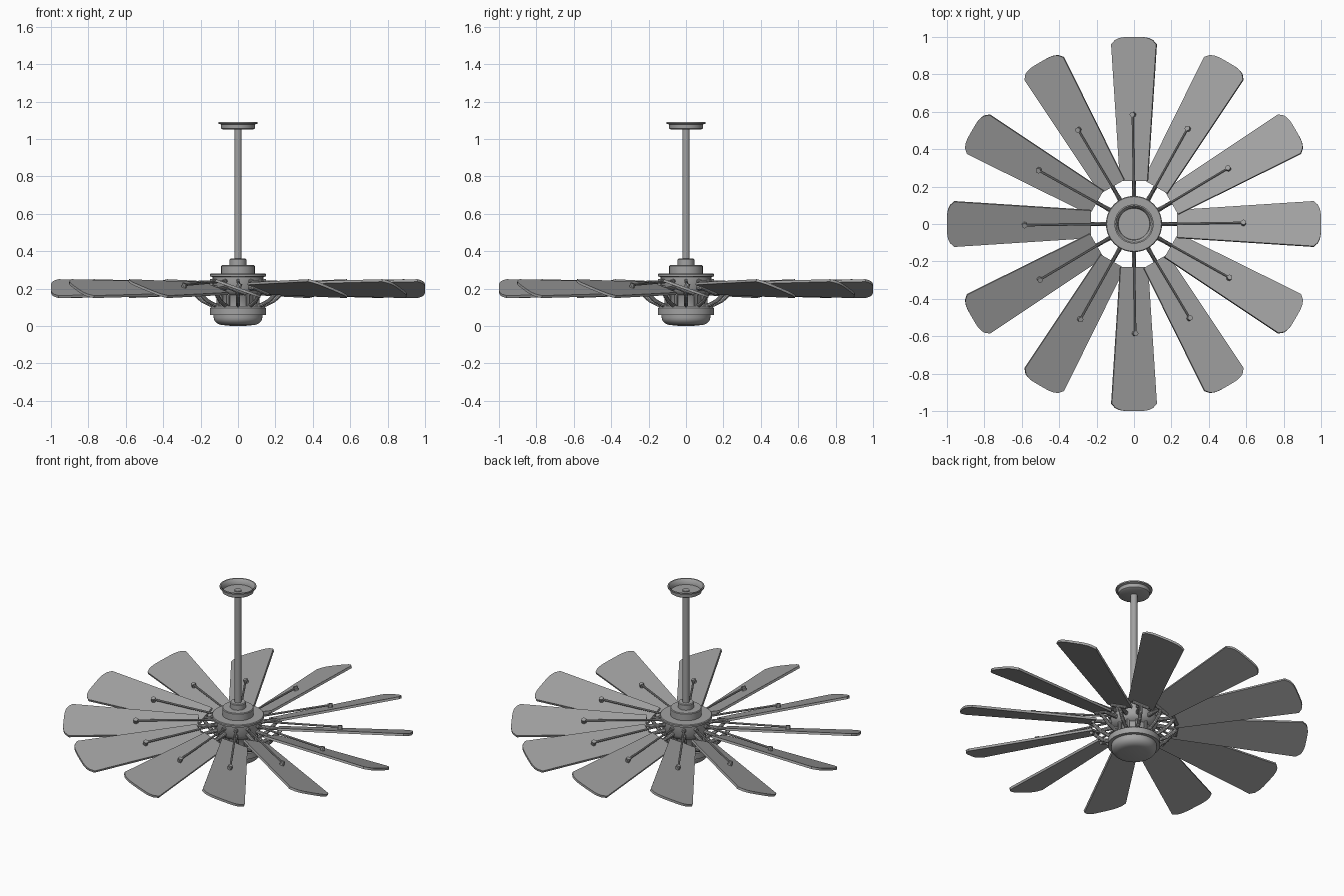
import bpy, bmesh
from math import radians, sin, cos, pi
from mathutils import Matrix, Vector

if "Cube" in bpy.data.objects:
    bpy.data.objects.remove(bpy.data.objects["Cube"], do_unlink=True)

COUNT = 12
PITCH = Matrix.Rotation(radians(-20), 4, 'X')
BLADE_FRAME = Matrix.Translation((0, 0, 0.2)) @ PITCH

metal = bpy.data.materials.new("brushed_grey")
metal.use_nodes = True
grey = (0.36, 0.36, 0.36, 1)
metal.diffuse_color = grey
metal.node_tree.nodes["Principled BSDF"].inputs["Base Color"].default_value = grey


def add_object(name, bm):
    bmesh.ops.recalc_face_normals(bm, faces=bm.faces)
    mesh = bpy.data.meshes.new(name)
    bm.to_mesh(mesh)
    bm.free()
    mesh.materials.append(metal)
    obj = bpy.data.objects.new(name, mesh)
    bpy.context.collection.objects.link(obj)
    bpy.ops.object.select_all(action='DESELECT')
    obj.select_set(True)
    bpy.context.view_layer.objects.active = obj
    bpy.ops.object.shade_smooth_by_angle(angle=radians(35))
    return obj


def lathe(name, profile, steps=48):
    """Spin (radius, height) points about the z axis."""
    bm = bmesh.new()
    verts = [bm.verts.new((r, 0, z)) for r, z in profile]
    edges = [bm.edges.new(pair) for pair in zip(verts, verts[1:])]
    bmesh.ops.spin(bm, geom=verts + edges, cent=(0, 0, 0), axis=(0, 0, 1),
                   angle=2 * pi, steps=steps, use_duplicate=False)
    bmesh.ops.remove_doubles(bm, verts=bm.verts, dist=0.0001)
    return add_object(name, bm)


def rod(bm, a, b, r1, r2=None, sides=10):
    """Add a capped rod between two points."""
    a, b = Vector(a), Vector(b)
    turn = (b - a).to_track_quat('Z', 'Y').to_matrix().to_4x4()
    bmesh.ops.create_cone(bm, cap_ends=True, segments=sides, radius1=r1,
                          radius2=r1 if r2 is None else r2, depth=(b - a).length,
                          matrix=Matrix.Translation((a + b) / 2) @ turn)


def repeat_around(obj):
    """Place linked copies evenly around the hub."""
    base = obj.name
    for k in range(1, COUNT):
        copy = obj.copy()
        copy.name = f"{base}_{k + 1}"
        copy.rotation_euler.z = 2 * pi * k / COUNT
        bpy.context.collection.objects.link(copy)
    obj.name = base + "_1"


# Ceiling canopy: an open cup with a flanged rim
lathe("canopy", [(0, 1.05), (0.08, 1.05), (0.09, 1.056), (0.092, 1.078), (0.105, 1.082),
                 (0.105, 1.09), (0.098, 1.09), (0.086, 1.076), (0.084, 1.058), (0, 1.058)])

# Down rod with collar
lathe("down_rod", [(0, 0.33), (0.02, 0.33), (0.02, 1.064), (0, 1.064)], 24)
lathe("rod_collar", [(0, 0.31), (0.045, 0.31), (0.045, 0.356), (0.04, 0.36), (0, 0.36)], 32)

# Motor housing: stepped top, drum, tapered underside
lathe("motor_housing", [(0, 0.325), (0.086, 0.325), (0.09, 0.321), (0.09, 0.28), (0.146, 0.28),
                        (0.15, 0.276), (0.15, 0.265), (0.135, 0.262), (0.135, 0.2),
                        (0.12, 0.175), (0.1, 0.165), (0.085, 0.13), (0.085, 0.1), (0, 0.1)])

# Light ring and shallow bowl
lathe("light_ring", [(0, 0.106), (0.138, 0.106), (0.15, 0.096), (0.15, 0.06), (0, 0.06)])
bowl = [(0.13, 0.062), (0.13, 0.045)]
bowl += [(0.08 + 0.05 * cos(t * pi / 12), 0.045 - 0.04 * sin(t * pi / 12)) for t in range(1, 7)]
lathe("light_bowl", bowl + [(0.04, 0.001), (0, 0)])

# Tapered blade with an arched tip, pitched about its length
bm = bmesh.new()
half_root, half_tip, thick = 0.078, 0.128, 0.014
outline = [(0.23, half_root), (0.23, -half_root)]
for i in range(13):
    s = -1 + i / 6
    outline.append((0.96 + 0.04 * (1 - s ** 4) ** 0.8, half_tip * s))
face = bm.faces.new([bm.verts.new((x, y, -thick / 2)) for x, y in outline])
top = bmesh.ops.extrude_face_region(bm, geom=[face])["geom"]
bmesh.ops.translate(bm, vec=(0, 0, thick),
                    verts=[v for v in top if isinstance(v, bmesh.types.BMVert)])
bm.transform(BLADE_FRAME)
repeat_around(add_object("blade", bm))

# Stay rod from the drum to a bolt on the blade
bm = bmesh.new()
bolt_low = BLADE_FRAME @ Vector((0.585, 0, 0))
bolt_high = BLADE_FRAME @ Vector((0.585, 0, 0.03))
rod(bm, (0.12, 0, 0.24), BLADE_FRAME @ Vector((0.585, 0, 0.021)), 0.006)
rod(bm, (0.13, 0, 0.24), (0.15, 0, 0.239), 0.012)
rod(bm, bolt_low, bolt_high, 0.014)
repeat_around(add_object("stay_rod", bm))

# Curved lower arm ending in a crossbar under the blade root
bm = bmesh.new()
end = BLADE_FRAME @ Vector((0.245, 0, -0.012))
path = [Vector((0.105, 0, 0.104)), Vector((0.15, 0, 0.115)), Vector((0.19, 0, 0.135)),
        Vector((0.222, 0, 0.163)), end]
for a, b in zip(path, path[1:]):
    rod(bm, a, b, 0.011)
for joint in path[1:-1]:
    bmesh.ops.create_uvsphere(bm, u_segments=10, v_segments=6, radius=0.011,
                              matrix=Matrix.Translation(joint))
bar = [BLADE_FRAME @ Vector((0.245, y, -0.012)) for y in (-0.05, 0.05)]
rod(bm, bar[0], bar[1], 0.01)
# Short upper spoke and post between the drum and the light ring
rod(bm, (0.12, 0, 0.205), (0.25, 0, 0.196), 0.014, 0.008)
rod(bm, (0.105, 0, 0.1), (0.105, 0, 0.18), 0.011)
repeat_around(add_object("blade_arm", bm))
